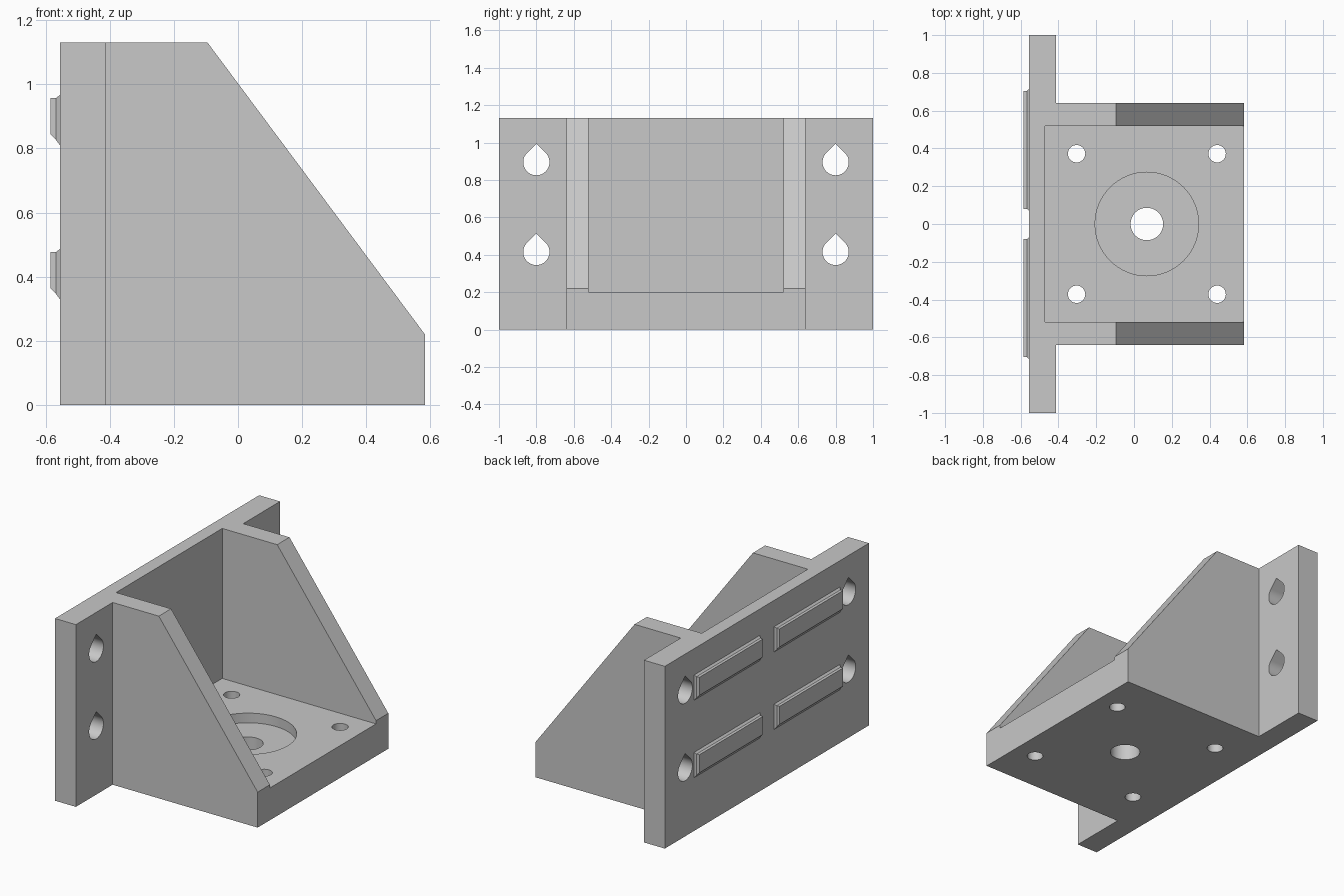
import bpy, bmesh, math
from mathutils import Vector

cube = bpy.data.objects.get("Cube")
if cube:
    bpy.data.objects.remove(cube, do_unlink=True)

grey = bpy.data.materials.new("light grey")
grey.use_nodes = True
colour = (0.58, 0.58, 0.58, 1)
grey.diffuse_color = colour
grey.node_tree.nodes["Principled BSDF"].inputs["Base Color"].default_value = colour


def loft(name, loops):
    """Solid through a list of matching vertex loops, capped at both ends."""
    bm = bmesh.new()
    rings = [[bm.verts.new(p) for p in loop] for loop in loops]
    bm.faces.new(rings[0])
    bm.faces.new(rings[-1])
    for a, b in zip(rings, rings[1:]):
        for i in range(len(a)):
            j = (i + 1) % len(a)
            bm.faces.new((a[i], a[j], b[j], b[i]))
    bmesh.ops.recalc_face_normals(bm, faces=bm.faces)
    mesh = bpy.data.meshes.new(name)
    bm.to_mesh(mesh)
    bm.free()
    mesh.materials.append(grey)
    obj = bpy.data.objects.new(name, mesh)
    bpy.context.collection.objects.link(obj)
    return obj


def prism(name, outline, axis, low, high):
    """Extrude a 2D outline along x, y or z."""
    def place(p, t):
        point = list(p)
        point.insert("xyz".index(axis), t)
        return Vector(point)
    return loft(name, [[place(p, t) for p in outline] for t in (low, high)])


def rect(u0, u1, v0, v1):
    return [(u0, v0), (u1, v0), (u1, v1), (u0, v1)]


def arc(u, v, r, start=0, sweep=360, steps=64):
    count = steps if sweep == 360 else steps + 1
    angles = [math.radians(start + sweep * i / steps) for i in range(count)]
    return [(u + r * math.cos(a), v + r * math.sin(a)) for a in angles]


def teardrop(y, z, r):
    return arc(y, z, r, 135, 270, 48) + [(y, z + r * math.sqrt(2))]


def cut(target, cutter):
    cutter.hide_render = True
    mod = target.modifiers.new("cut", 'BOOLEAN')
    mod.operation = 'DIFFERENCE'
    mod.solver = 'EXACT'
    mod.object = cutter
    bpy.context.view_layer.objects.active = target
    bpy.ops.object.modifier_apply(modifier=mod.name)
    bpy.data.objects.remove(cutter, do_unlink=True)


BACK, FLANGE, FRONT, TOP = -0.555, -0.412, 0.583, 1.13

# Bracket body: T-shaped footprint with wide mounting flanges
half = [(BACK, 1), (FLANGE, 1), (FLANGE, 0.64), (FRONT, 0.64)]
footprint = half + [(x, -y) for x, y in reversed(half)]
bracket = prism("bracket", footprint, "z", 0, TOP)

# Sloping front of the side ribs
slope = (0.22 - TOP) / (FRONT + 0.095)
line = [(x, TOP + slope * (x + 0.095)) for x in (-0.3, 0.7)]
cut(bracket, prism("slope_cutter", line + [(1, line[1][1]), (1, line[0][1])], "y", -0.8, 0.8))

# Pocket between the ribs
cut(bracket, prism("pocket_cutter", rect(-0.472, 1, -0.52, 0.52), "z", 0.2, 1.5))

# Round recess, centre bore and corner holes in the base
cut(bracket, prism("recess_cutter", arc(0.068, 0, 0.274), "z", 0.14, 0.3))
cut(bracket, prism("bore_cutter", arc(0.068, 0, 0.086), "z", -0.1, 0.3))
for x in (-0.304, 0.44):
    for y in (-0.372, 0.372):
        cut(bracket, prism("screw_cutter", arc(x, y, 0.046, steps=32), "z", -0.1, 0.3))

# Teardrop holes through the flanges
for y in (-0.8, 0.8):
    for z in (0.415, 0.895):
        cut(bracket, prism("teardrop_cutter", teardrop(y, z, 0.07), "x", -0.7, -0.3))

# Locating keys on the back, flared where they meet the plate
for side, label in ((1, "left"), (-1, "right")):
    for z, level in ((0.415, "lower"), (0.895, "upper")):
        def ring(x, grow, bottom, top):
            ys = sorted((side * (0.08 - grow), side * (0.705 + grow)))
            return [(x, v, w) for v, w in rect(*ys, z + bottom, z + top)]
        loft(f"{label}_{level}_key", [
            ring(-0.585, 0, -0.05, 0.062),
            ring(-0.567, 0, -0.069, 0.062),
            ring(BACK, 0.01, -0.085, 0.072),
            ring(BACK + 0.02, 0.01, -0.085, 0.072)])

# Smooth hole walls, crisp edges elsewhere
bpy.ops.object.select_all(action='DESELECT')
bracket.select_set(True)
bpy.context.view_layer.objects.active = bracket
bpy.ops.object.shade_smooth_by_angle(angle=math.radians(30))
